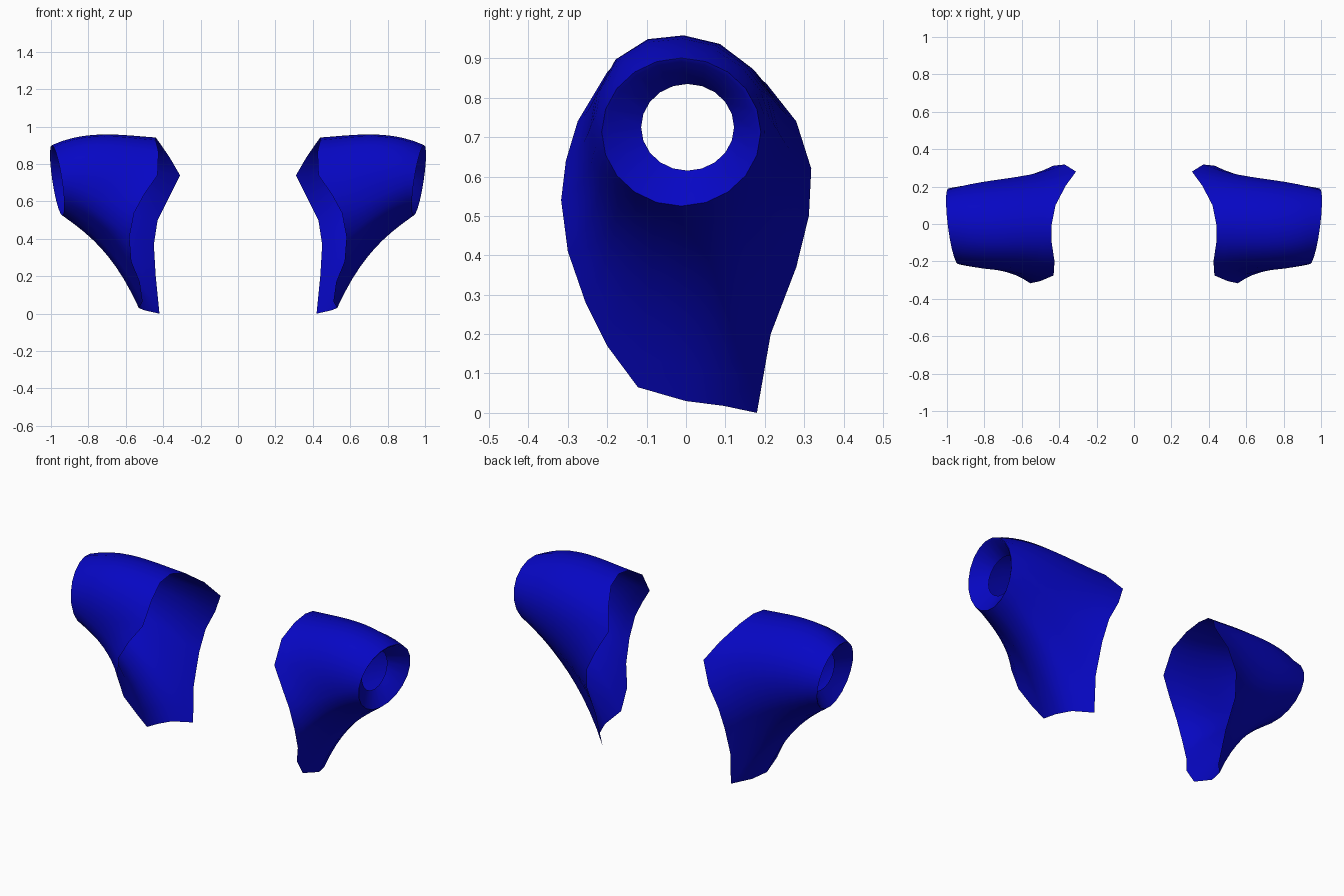
import bpy, bmesh, math
from mathutils import Vector

if "Cube" in bpy.data.objects:
    bpy.data.objects.remove(bpy.data.objects["Cube"])

blue = bpy.data.materials.new("deep blue")
blue.diffuse_color = (0.002, 0.002, 0.55, 1)
blue.use_nodes = True
blue.node_tree.nodes["Principled BSDF"].inputs["Base Color"].default_value = blue.diffuse_color

# Armhole outline: top, down the front, along the hem, up the back
ARMHOLE = [
    (.44, 0, .942), (.44, -.10, .928), (.425, -.20, .865), (.43, -.275, .74),
    (.50, -.305, .64), (.555, -.317, .54), (.58, -.30, .41), (.57, -.255, .28),
    (.525, -.20, .17), (.51, -.122, .065), (.53, 0, .03), (.50, .095, .018),
    (.42, .18, 0), (.44, .215, .20), (.45, .28, .37), (.43, .312, .50),
    (.37, .318, .62), (.31, .28, .74), (.365, .205, .835), (.42, .10, .915)]
N = len(ARMHOLE)
STEPS = 10


def cuff_point(a, scale=1.0, depth=0.0):
    """Point on the tilted cuff opening, angle a measured from the top."""
    c, s = math.cos(a), math.sin(a)
    x = .967 + .028 * c - .026 * s
    return Vector((x - depth, -.012 - .202 * scale * s, .713 + .188 * scale * c))


def shape(a, t):
    """Offset from a straight sleeve, t running from armhole to cuff."""
    c, s = math.cos(a), math.sin(a)
    mid = 4 * t * (1 - t)
    flare = 6.75 * t * (1 - t) ** 2      # strongest near the armhole
    late = 6.75 * t * t * (1 - t)        # strongest near the cuff
    y = s * abs(s) * (.026 if s > 0 else .024) * flare
    if c > 0:                            # rounded shoulder
        full = .5 * (mid + late)
        y -= .045 * s * c * full
        return Vector((0, y, (.04 * c * c + .02 * max(0, s) * c) * full))
    pinch = 4 * c * c * s * s * mid      # hollow flanks under the arm
    y += pinch * (.025 if s > 0 else -.012)
    z = c * c * (.05 * mid + .03 * flare) + .012 * pinch
    return Vector((-.01 * pinch, y, z))


angles = [2 * math.pi * i / N for i in range(N)]
rings = []

# Sleeve shell from armhole to cuff
for k in range(STEPS + 1):
    t = k / STEPS
    rings.append([Vector(p).lerp(cuff_point(a), t) + shape(a, t)
                  for p, a in zip(ARMHOLE, angles)])

# Cuff edge, then a funnel turned inwards to the arm hole
rings.append([cuff_point(a, .95, .006) for a in angles])
rings.append([Vector((.89, .004 - .118 * math.sin(a), .725 + .11 * math.cos(a)))
              for a in angles])

bm = bmesh.new()
verts = [[bm.verts.new(p) for p in ring] for ring in rings]
for lower, upper in zip(verts, verts[1:]):
    for i in range(N):
        j = (i + 1) % N
        bm.faces.new((lower[i], lower[j], upper[j], upper[i]))
mesh = bpy.data.meshes.new("sleeves")
bm.to_mesh(mesh)
bm.free()
mesh.materials.append(blue)

sleeves = bpy.data.objects.new("sleeves", mesh)
bpy.context.collection.objects.link(sleeves)
bpy.context.view_layer.objects.active = sleeves
sleeves.select_set(True)
bpy.ops.object.shade_smooth_by_angle(angle=math.radians(45))

# Matching sleeve on the other side
mirror = sleeves.modifiers.new("other side", 'MIRROR')
mirror.use_mirror_merge = False
